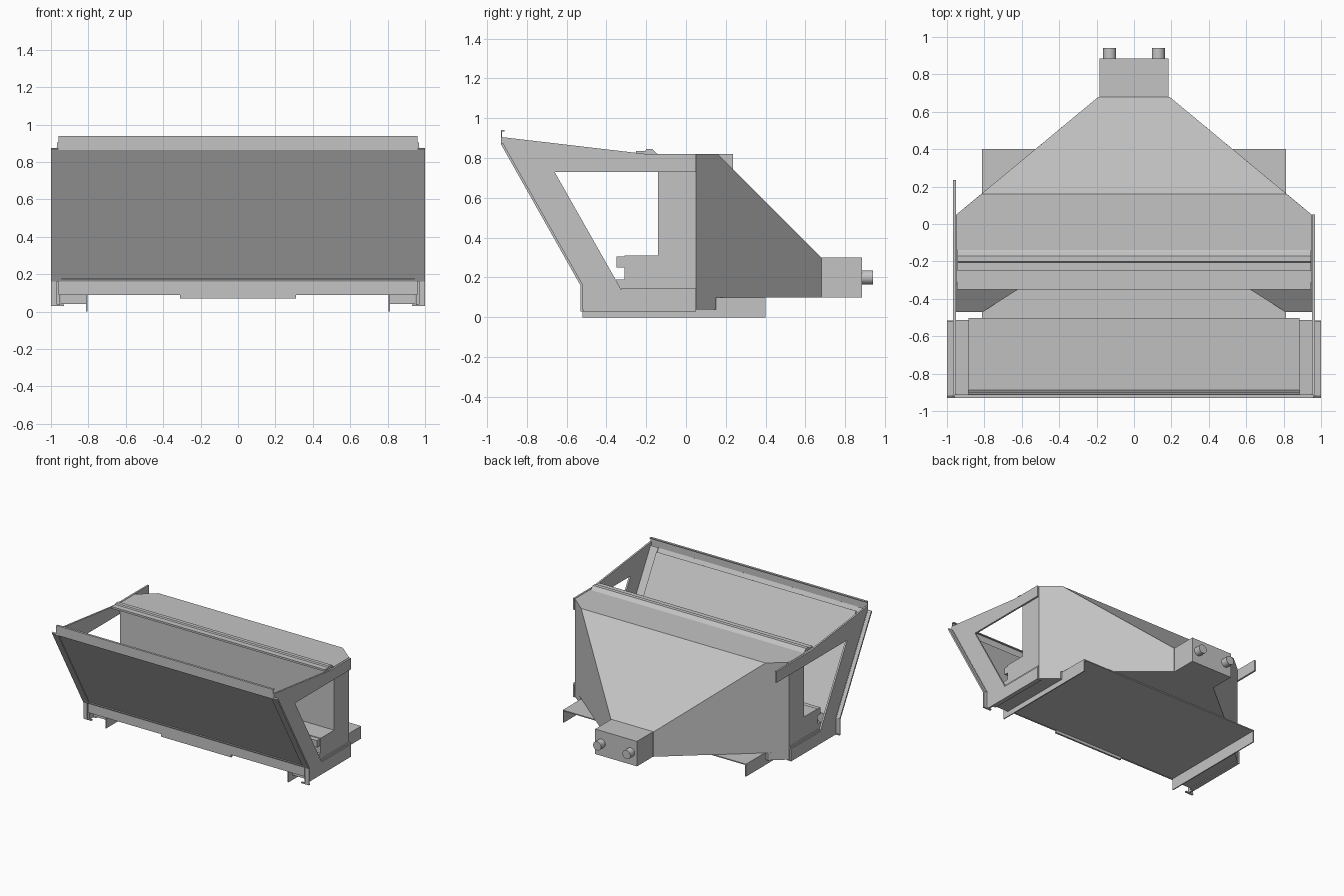
import bpy
import bmesh
from mathutils import Vector

cube = bpy.data.objects.get("Cube")
if cube:
    bpy.data.objects.remove(cube, do_unlink=True)

grey = bpy.data.materials.new("sheet_metal_grey")
grey.use_nodes = True
grey.diffuse_color = (0.55, 0.55, 0.55, 1)
grey.node_tree.nodes["Principled BSDF"].inputs["Base Color"].default_value = (0.55, 0.55, 0.55, 1)


def finish(name, bm):
    bmesh.ops.recalc_face_normals(bm, faces=bm.faces[:])
    mesh = bpy.data.meshes.new(name)
    bm.to_mesh(mesh)
    bm.free()
    mesh.materials.append(grey)
    obj = bpy.data.objects.new(name, mesh)
    bpy.context.scene.collection.objects.link(obj)
    return obj


def extrude(name, points, offset):
    """Extrude a flat outline by an offset."""
    bm = bmesh.new()
    face = bm.faces.new([bm.verts.new(p) for p in points])
    new = bmesh.ops.extrude_face_region(bm, geom=[face])["geom"]
    bmesh.ops.translate(bm, vec=Vector(offset),
                        verts=[v for v in new if isinstance(v, bmesh.types.BMVert)])
    return finish(name, bm)


def side_profile(name, yz, x0, x1):
    return extrude(name, [(x0, y, z) for y, z in yz], (x1 - x0, 0, 0))


def plan_profile(name, xy, z0, z1):
    return extrude(name, [(x, y, z0) for x, y in xy], (0, 0, z1 - z0))


def box(name, x0, x1, y0, y1, z0, z1):
    return plan_profile(name, [(x0, y0), (x1, y0), (x1, y1), (x0, y1)], z0, z1)


def hull(name, points):
    bm = bmesh.new()
    for p in points:
        bm.verts.new(p)
    bmesh.ops.convex_hull(bm, input=bm.verts[:])
    bmesh.ops.dissolve_limit(bm, angle_limit=0.01, verts=bm.verts[:], edges=bm.edges[:])
    return finish(name, bm)


# Sloping front line and its inward direction, in the y-z plane
LOW, HIGH = Vector((-0.53, 0.16)), Vector((-0.93, 0.87))
INWARD = Vector((0.871, 0.491))


def slab(name, x0, x1, depth0, depth1, t0=0.0, t1=1.0):
    a, b = LOW.lerp(HIGH, t0), LOW.lerp(HIGH, t1)
    return side_profile(name, [a + INWARD * depth0, b + INWARD * depth0,
                               b + INWARD * depth1, a + INWARD * depth1], x0, x1)


# Tapered rear housing
hull("rear_housing", [(s * x, y, z) for s in (-1, 1) for x, y, z in (
    (0.95, -0.14, 0.82), (0.95, 0.05, 0.82), (0.817, 0.16, 0.82), (0.19, 0.68, 0.30),
    (0.19, 0.68, 0.10), (0.95, 0.05, 0.10), (0.95, -0.14, 0.10))])
box("rear_connector_box", -0.185, 0.185, 0.68, 0.885, 0.10, 0.30)
for side, x in (("right", -0.13), ("left", 0.13)):
    bpy.ops.mesh.primitive_cylinder_add(vertices=32, radius=0.035, depth=0.07,
                                        location=(x, 0.905, 0.20), rotation=(1.570796, 0, 0))
    port = bpy.context.object
    port.name = side + "_rear_port"
    port.data.materials.append(grey)
    bpy.ops.object.shade_smooth_by_angle()

# Step and lip in front of the housing
box("housing_step", -0.95, 0.95, -0.31, -0.14, 0.10, 0.31)
box("step_lip", -0.945, 0.945, -0.35, -0.31, 0.25, 0.305)

# Top rail at the front edge of the housing
side_profile("top_rail", [(-0.25, 0.82), (-0.25, 0.835), (-0.205, 0.835), (-0.20, 0.845),
                          (-0.17, 0.845), (-0.15, 0.825), (-0.14, 0.82)], -0.945, 0.945)

# Sloping front panel with its backing tray
slab("front_panel", -0.945, 0.945, 0.006, 0.016, 0.02, 0.985)
slab("panel_tray", -0.885, 0.885, 0.016, 0.03, 0.0, 0.96)
slab("panel_top_border", -0.97, 0.97, 0, 0.014, 0.985, 1)
slab("panel_bottom_border", -0.97, 0.97, 0, 0.014, 0, 0.02)
side_profile("top_lip", [(-0.93, 0.865), (-0.93, 0.94), (-0.912, 0.94), (-0.912, 0.932),
                         (-0.924, 0.932), (-0.924, 0.865)], -0.96, 0.96)
box("front_sill", -0.96, 0.96, -0.53, -0.52, 0.09, 0.165)
box("front_tab", -0.31, 0.31, -0.53, -0.515, 0.07, 0.10)

# Base tray with downturned sides
box("base_plate", -0.81, 0.81, -0.52, 0.40, 0.092, 0.10)

# Side bracket outline, open at the back
bracket = [(-0.925, 0.905), (-0.20, 0.82), (0.05, 0.82), (0.05, 0.73), (-0.66, 0.73),
           (-0.32, 0.13), (0.05, 0.13), (0.05, 0.03), (-0.52, 0.03), (-0.52, 0.16),
           (-0.925, 0.87)]

for side, s in (("right", -1), ("left", 1)):
    side_profile(side + "_side_bracket", bracket, s * 0.953, s * 0.967)
    slab(side + "_panel_border", s * 0.945, s * 0.97, 0, 0.014)
    slab(side + "_panel_edge_strip", s * 0.97, s * 1.0, 0, 0.012)
    slab(side + "_panel_flange", s * 0.885, s * 0.953, 0.014, 0.02)
    box(side + "_edge_strip_foot", s * 0.967, s * 1.0, -0.53, -0.52, 0.03, 0.165)
    box(side + "_foot_lip", s * 0.93, s * 1.0, -0.53, -0.515, 0.03, 0.038)
    box(side + "_bracket_foot_flange", s * 0.93, s * 0.96, -0.47, 0.05, 0.03, 0.038)
    box(side + "_bracket_ledge", s * 0.945, s * 0.96, -0.325, 0.05, 0.13, 0.145)
    box(side + "_base_flange", s * 0.804, s * 0.812, -0.52, 0.40, 0, 0.10)
    # Lower corners of the housing, beside the base tray
    plan_profile(side + "_lower_corner", [(s * 0.813, -0.47), (s * 0.95, -0.47), (s * 0.95, 0.05),
                                          (s * 0.83, 0.15), (s * 0.813, 0.15)], 0.04, 0.10)
    hull(side + "_corner_wedge", [(s * x, y, z) for x, y, z in (
        (0.62, -0.35, 0.19), (0.95, -0.35, 0.19), (0.95, -0.47, 0.10), (0.81, -0.47, 0.10),
        (0.62, -0.31, 0.19), (0.95, -0.31, 0.19), (0.62, -0.31, 0.10), (0.95, -0.31, 0.10))])

# Longer arm on one side only
box("right_arm_extension", -0.967, -0.953, 0.05, 0.235, 0.73, 0.82)
